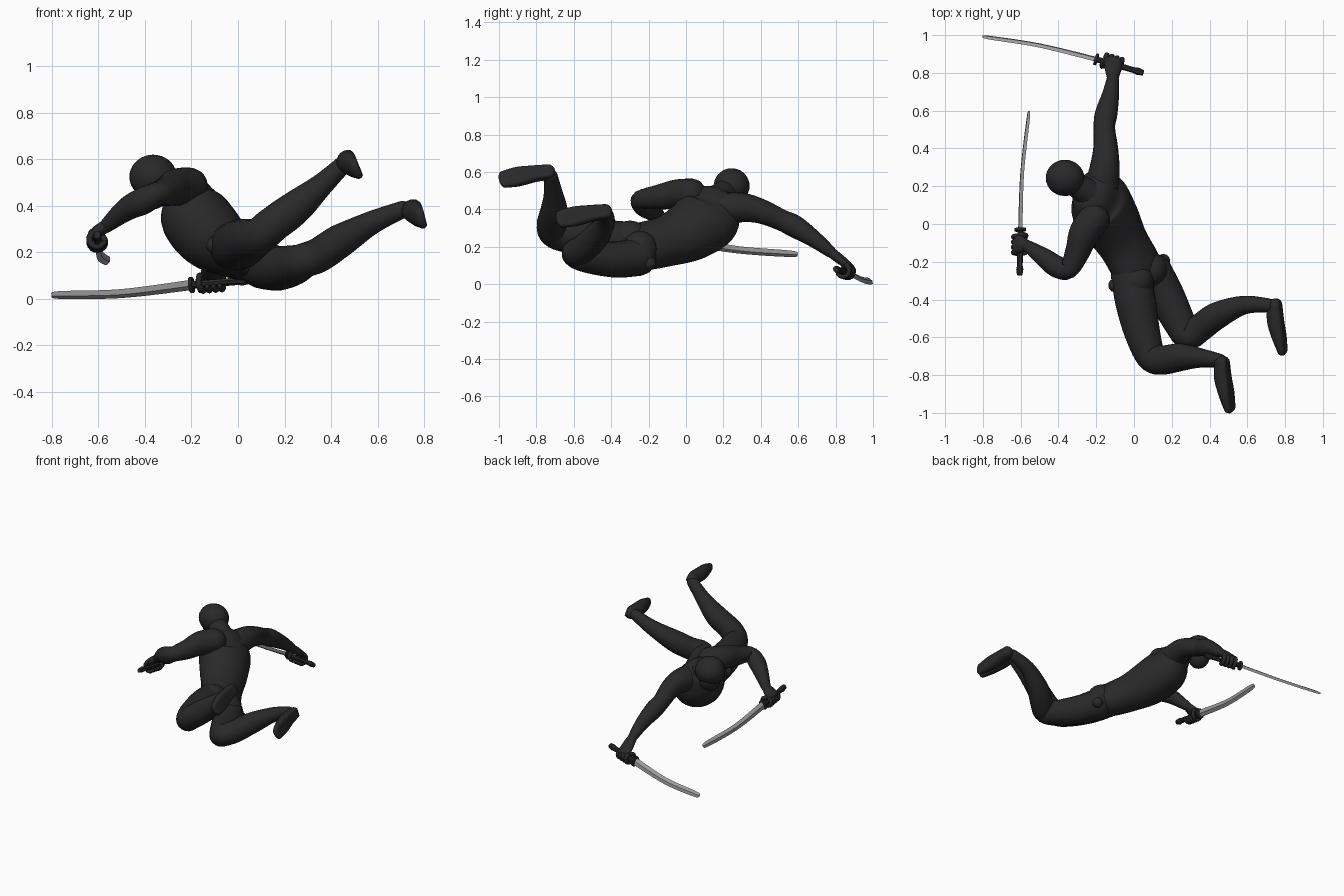
import bpy, bmesh, math
from mathutils import Vector as V

if "Cube" in bpy.data.objects:
    bpy.data.objects.remove(bpy.data.objects["Cube"])


def material(name, c):
    m = bpy.data.materials.new(name)
    m.diffuse_color = (c[0], c[1], c[2], 1)
    m.use_nodes = True
    m.node_tree.nodes["Principled BSDF"].inputs["Base Color"].default_value = m.diffuse_color
    return m


SUIT = material("charcoal suit", (0.022, 0.022, 0.022))
GRIP = material("dark grip", (0.022, 0.022, 0.024))
STEEL = material("grey steel", (0.35, 0.35, 0.35))


def spline(rows, steps):
    """Catmull-Rom through rows of numbers."""
    if steps < 2:
        return [list(r) for r in rows]
    p = [rows[0]] + list(rows) + [rows[-1]]
    out = []
    for i in range(1, len(p) - 2):
        for s in range(steps):
            t = s / steps
            out.append([0.5 * (2 * b + (c - a) * t + (2 * a - 5 * b + 4 * c - d) * t * t
                               + (3 * b - a - 3 * c + d) * t ** 3)
                        for a, b, c, d in zip(*p[i - 1:i + 3])])
    return out + [list(rows[-1])]


def loft(name, rows, side=(0.3, 0.5, 0.8), mat=SUIT, sides=20, steps=5,
         flat=None, round_ends=True, smooth=True):
    """Tube through rows (x, y, z, half width[, half depth])."""
    rows = spline([r if len(r) == 5 else (*r, r[3]) for r in rows], steps)
    pts = [V(r[:3]) for r in rows]
    n = len(pts)
    tan = [(pts[min(i + 1, n - 1)] - pts[max(i - 1, 0)]).normalized() for i in range(n)]
    rings = [(pts[i], tan[i], rows[i][3], rows[i][4]) for i in range(n)]
    if round_ends:
        def dome(k, sign):
            r = min(rings[k][2:]) * 0.9
            return [(rings[k][0] + tan[k] * sign * r * math.sin(a), tan[k],
                     rings[k][2] * math.cos(a), rings[k][3] * math.cos(a))
                    for a in (0.4, 0.8, 1.15, 1.45)]
        rings = dome(0, -1)[::-1] + rings + dome(n - 1, 1)
    bm = bmesh.new()
    loops = []
    for c, t, rx, ry in rings:
        s = V(side)
        s = (s - t * s.dot(t)).normalized()
        d = t.cross(s)
        ring = []
        for k in range(sides):
            a = 2 * math.pi * k / sides
            v = math.sin(a)
            if flat is not None:
                v = min(v, flat)
            ring.append(bm.verts.new(c + s * rx * math.cos(a) + d * ry * v))
        loops.append(ring)
    for a, b in zip(loops, loops[1:]):
        for k in range(sides):
            j = (k + 1) % sides
            bm.faces.new((a[k], a[j], b[j], b[k]))
    bm.faces.new(loops[0][::-1])
    bm.faces.new(loops[-1])
    bmesh.ops.recalc_face_normals(bm, faces=bm.faces)
    return finish(name, bm, mat, smooth)


def finish(name, bm, mat, smooth=True):
    me = bpy.data.meshes.new(name)
    bm.to_mesh(me)
    bm.free()
    me.materials.append(mat)
    for f in me.polygons:
        f.use_smooth = smooth
    ob = bpy.data.objects.new(name, me)
    bpy.context.collection.objects.link(ob)
    return ob


def ball(name, loc, size, mat=SUIT):
    bm = bmesh.new()
    bmesh.ops.create_uvsphere(bm, u_segments=28, v_segments=18, radius=1)
    bmesh.ops.scale(bm, vec=size, verts=bm.verts)
    bmesh.ops.translate(bm, vec=loc, verts=bm.verts)
    return finish(name, bm, mat)


# torso, twisted so one shoulder is higher
loft("torso", [(0.05, -0.31, 0.185, 0.11, 0.08), (0.02, -0.24, 0.2, 0.145, 0.11),
               (-0.053, -0.11, 0.228, 0.142, 0.127), (-0.122, 0.01, 0.277, 0.165, 0.15),
               (-0.182, 0.11, 0.35, 0.182, 0.15), (-0.208, 0.15, 0.415, 0.15, 0.115)],
     side=(0.36, 0.66, -0.45), sides=32)
# buttocks and hip joints
ball("right_buttock", (0.09, -0.245, 0.185), (0.09, 0.095, 0.1))
ball("left_buttock", (0.01, -0.3, 0.25), (0.095, 0.1, 0.09))
ball("right_hip_joint", (0.155, -0.195, 0.112), (0.036, 0.036, 0.036))
ball("left_hip_joint", (-0.1, -0.325, 0.23), (0.036, 0.036, 0.036))

# neck and head
loft("neck", [(-0.22, 0.15, 0.44, 0.085), (-0.28, 0.19, 0.48, 0.068), (-0.34, 0.23, 0.505, 0.064)])
ball("head", (-0.365, 0.244, 0.525), (0.102, 0.096, 0.095))
ball("jaw", (-0.365, 0.245, 0.465), (0.07, 0.078, 0.08))

# arms
loft("right_arm", [(-0.17, 0.2, 0.40, 0.09), (-0.155, 0.3, 0.41, 0.079),
                   (-0.15, 0.4, 0.39, 0.066), (-0.157, 0.51, 0.343, 0.057),
                   (-0.148, 0.58, 0.31, 0.06), (-0.125, 0.68, 0.245, 0.046),
                   (-0.112, 0.77, 0.175, 0.032)])
loft("left_arm", [(-0.21, 0.03, 0.48, 0.085), (-0.265, -0.05, 0.48, 0.08),
                  (-0.3, -0.15, 0.465, 0.066), (-0.348, -0.24, 0.452, 0.052),
                  (-0.41, -0.225, 0.42, 0.058), (-0.48, -0.175, 0.385, 0.05),
                  (-0.565, -0.115, 0.315, 0.031)])

# legs
loft("left_leg", [(-0.02, -0.26, 0.225, 0.105), (0.01, -0.42, 0.235, 0.108),
                  (0.045, -0.58, 0.25, 0.095), (0.09, -0.7, 0.27, 0.08),
                  (0.15, -0.72, 0.32, 0.078), (0.25, -0.705, 0.395, 0.073),
                  (0.36, -0.71, 0.49, 0.05), (0.455, -0.725, 0.58, 0.038)])
loft("right_leg", [(0.1, -0.25, 0.145, 0.10), (0.17, -0.38, 0.132, 0.097),
                   (0.24, -0.52, 0.145, 0.086), (0.285, -0.59, 0.165, 0.076),
                   (0.35, -0.55, 0.19, 0.075), (0.44, -0.485, 0.25, 0.072),
                   (0.58, -0.43, 0.33, 0.05), (0.71, -0.43, 0.385, 0.037)])

# feet, soles turned outward
FOOT = [(0.0, 0.0, 0.0, 0.04, 0.046), (0.005, -0.08, -0.01, 0.045, 0.052),
        (0.022, -0.165, -0.025, 0.054, 0.043), (0.038, -0.24, -0.04, 0.048, 0.028)]
for name, o, sd in (("left_foot", (0.47, -0.735, 0.6), (0.4, 0, -0.9)),
                    ("right_foot", (0.75, -0.43, 0.388), (0.28, 0, -0.95))):
    loft(name, [(x + o[0], y + o[1], z + o[2], a, b) for x, y, z, a, b in FOOT],
         side=sd, flat=0.6)


def sword(tag, pommel, guard, mid, tip, width):
    """Curved blade, guard, grip and pommel along one line."""
    p, g, m, t = V(pommel), V(guard), V(mid), V(tip)
    w = V(width).normalized()
    near = m.lerp(t, 0.9)
    loft(tag + "_blade", [(*g, 0.025, 0.009), (*m, 0.022, 0.009), (*near, 0.019, 0.007),
                          (*t, 0.003, 0.002)],
         side=w, mat=STEEL, sides=4, steps=6, round_ends=False, smooth=False)
    d = (g - p).normalized()
    loft(tag + "_grip", [(*p, 0.017, 0.014), (*(p.lerp(g, 0.12)), 0.022, 0.019),
                         (*(p.lerp(g, 0.2)), 0.018, 0.015), (*g, 0.018, 0.015)],
         side=w, mat=GRIP, sides=8, steps=1, round_ends=False, smooth=False)
    loft(tag + "_guard", [(*(g - d * 0.007), 0.036, 0.03), (*(g + d * 0.007), 0.036, 0.03)],
         side=w, mat=GRIP, sides=12, steps=1, round_ends=False, smooth=False)


def hand(tag, wrist, centre, axis, turn):
    """Palm, four curled fingers and a thumb around the grip."""
    w, c, ax = V(wrist), V(centre), V(axis).normalized()
    out = w - c
    out = (out - ax * out.dot(ax)).normalized()
    across = ax.cross(out) * turn
    k = c + out * 0.015 + across * 0.03
    loft(tag + "_palm", [(*w, 0.03, 0.028), (*w.lerp(k, 0.5), 0.044, 0.027), (*k, 0.05, 0.022)],
         side=ax)

    def digit(name, shift, a0, a1, r):
        rows = []
        for i in range(6):
            a = math.radians(a0 + (a1 - a0) * i / 5)
            q = c + ax * shift + (out * math.cos(a) + across * math.sin(a)) * 0.034
            rows.append((*q, r * (1 - 0.05 * i)))
        loft(name, rows, side=ax, sides=8, steps=2)
    for i in range(4):
        digit(f"{tag}_finger_{i + 1}", -0.042 + 0.028 * i, 70, 280, 0.0145)
    digit(tag + "_thumb", 0.05, 30, -120, 0.0145)


# swords and hands
sword("right_sword", (0.05, 0.80, 0.08), (-0.2, 0.872, 0.06), (-0.5, 0.945, 0.023),
      (-0.8, 0.992, 0.016), (0, 0.5, -0.86))
sword("left_sword", (-0.605, -0.27, 0.275), (-0.602, -0.03, 0.235), (-0.592, 0.27, 0.185),
      (-0.556, 0.595, 0.16), (-0.45, 0, -0.89))
hand("right_hand", (-0.112, 0.77, 0.175), (-0.112, 0.852, 0.07), (-0.25, 0.072, -0.02), 1)
hand("left_hand", (-0.565, -0.115, 0.315), (-0.605, -0.11, 0.25), (0.003, 0.24, -0.04), -1)
